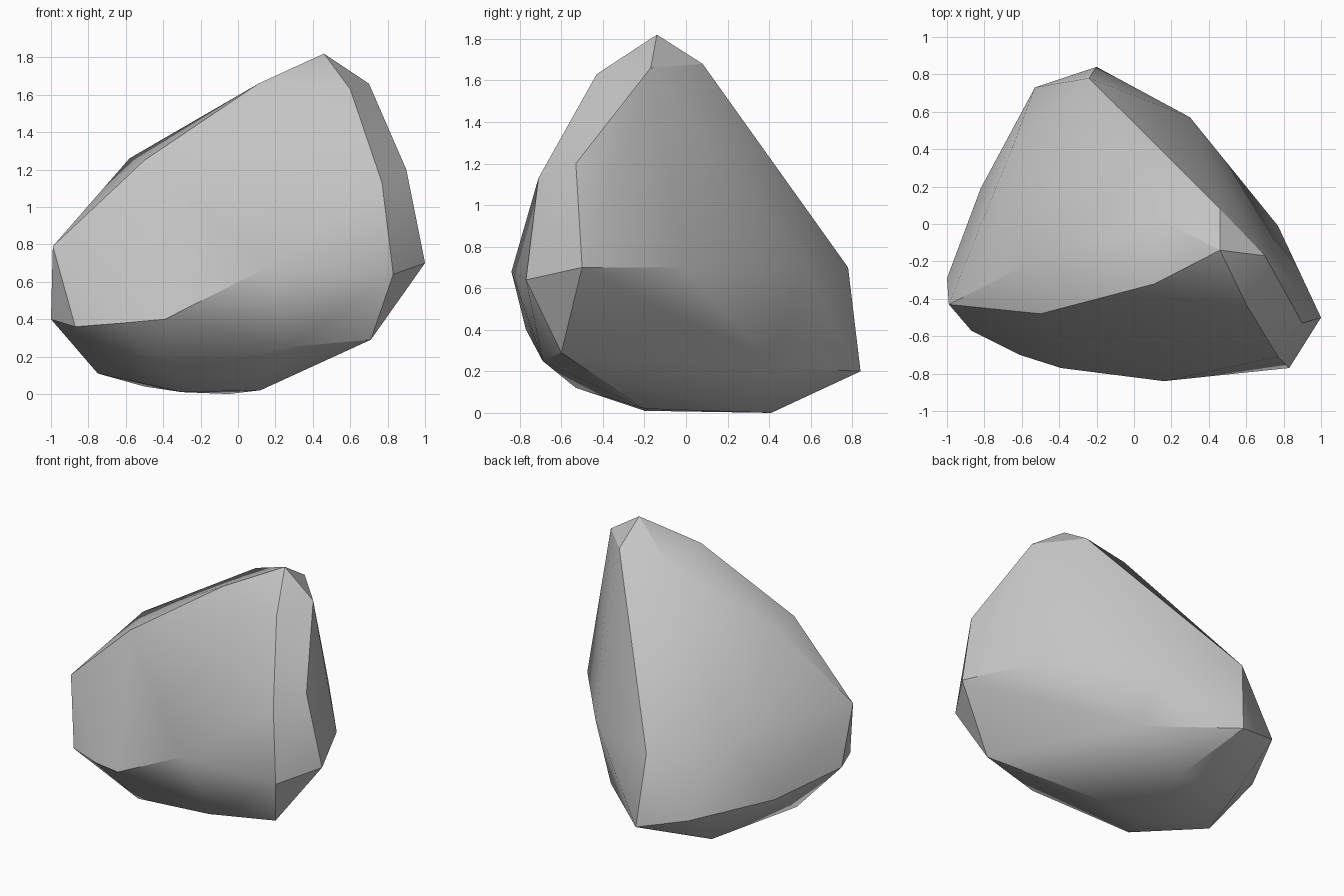
import bpy
import bmesh
import math

default_cube = bpy.data.objects.get("Cube")
if default_cube:
    bpy.data.objects.remove(default_cube, do_unlink=True)


def make_material(name, color):
    """Create one flat matte material."""
    material = bpy.data.materials.new(name)
    material.use_nodes = True
    material.diffuse_color = color
    shader = material.node_tree.nodes["Principled BSDF"]
    shader.inputs["Base Color"].default_value = color
    shader.inputs["Roughness"].default_value = 1
    return material


def make_boulder(name, corner_groups, material, sharp_angle):
    """Wrap a convex stone skin around the chiselled corners."""
    bm = bmesh.new()
    for corners in corner_groups:
        for corner in corners:
            bm.verts.new(corner)
    hull = bmesh.ops.convex_hull(bm, input=bm.verts)
    # drop corners that ended up inside the skin
    loose = [v for v in bm.verts if not v.link_faces]
    bmesh.ops.delete(bm, geom=loose, context="VERTS")
    # merge nearly coplanar triangles into broad facets
    bmesh.ops.dissolve_limit(bm, angle_limit=math.radians(2),
                             verts=bm.verts, edges=bm.edges)
    bmesh.ops.recalc_face_normals(bm, faces=bm.faces)

    mesh = bpy.data.meshes.new(name)
    bm.to_mesh(mesh)
    bm.free()
    mesh.materials.append(material)
    boulder = bpy.data.objects.new(name, mesh)
    bpy.context.collection.objects.link(boulder)

    # soft facets with crisp chipped edges
    bpy.ops.object.select_all(action="DESELECT")
    boulder.select_set(True)
    bpy.context.view_layer.objects.active = boulder
    bpy.ops.object.shade_smooth_by_angle(angle=math.radians(sharp_angle))
    return boulder


# peak and the long sloping crest
crest = [
    (.46, -.14, 1.82), (.7, -.17, 1.66), (.6, -.43, 1.63), (.46, .08, 1.68),
    (.11, -.32, 1.66), (.11, .04, 1.65), (-.5, -.48, 1.25),
    (-.58, -.22, 1.26), (-.03, .34, 1.26),
]

# bevelled front corner on the tall side
tall_corner = [
    (.9, -.53, 1.2), (.77, -.71, 1.13), (1, -.5, .7), (.83, -.77, .64),
    (.71, -.6, .29),
]

# belt around the widest part
belt = [
    (.16, -.84, .68), (-.39, -.77, .4), (-.61, -.7, .38), (-.87, -.57, .36),
    (-.99, -.43, .79), (-1, -.29, .4), (-.82, .19, .31), (-.65, .41, .75),
    (-.53, .73, .29), (-.24, .78, .7), (-.2, .84, .2), (.3, .57, .71),
    (.77, -.01, .7),
]

# worn underside
underside = [
    (.26, -.69, .25), (-.4, -.53, .12), (-.75, -.15, .11), (-.3, -.2, .01),
    (.12, -.2, .02), (-.05, .41, 0), (-.5, .43, .04), (.28, .43, .22),
]

stone = make_material("stone grey", (.55, .55, .55, 1))
make_boulder("boulder", [crest, tall_corner, belt, underside], stone, 30)
